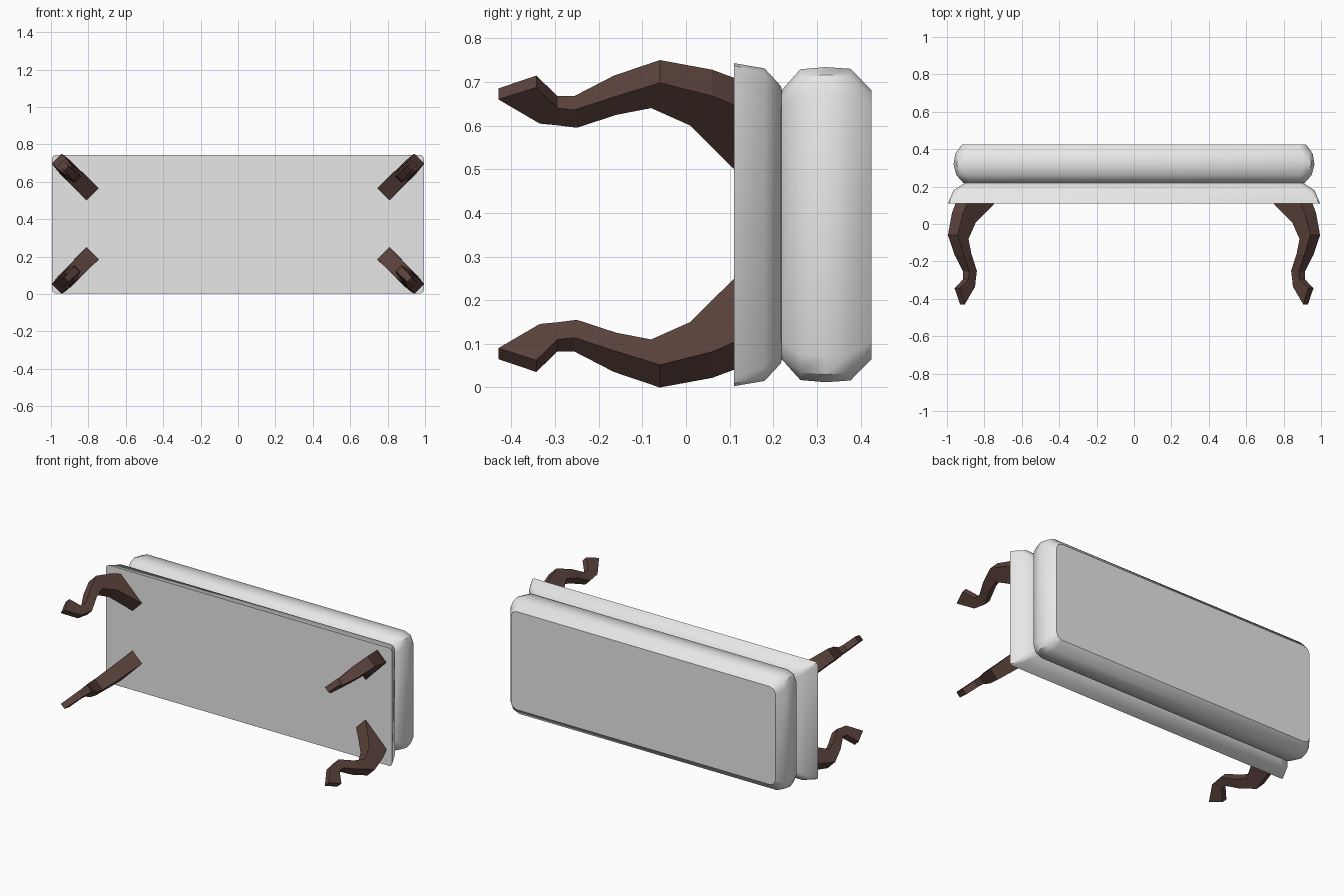
import bpy, bmesh, math

if "Cube" in bpy.data.objects:
    bpy.data.objects.remove(bpy.data.objects["Cube"])

ZC = 0.373  # height of the long axis


def material(name, rgb):
    m = bpy.data.materials.new(name)
    m.diffuse_color = (*rgb, 1)
    m.use_nodes = True
    m.node_tree.nodes["Principled BSDF"].inputs["Base Color"].default_value = m.diffuse_color
    return m


fabric = material("light grey fabric", (0.8, 0.8, 0.8))
wood = material("dark brown wood", (0.105, 0.055, 0.045))


def finish(name, bm, mat, smooth=None):
    bmesh.ops.recalc_face_normals(bm, faces=bm.faces)
    me = bpy.data.meshes.new(name)
    bm.to_mesh(me)
    bm.free()
    ob = bpy.data.objects.new(name, me)
    bpy.context.collection.objects.link(ob)
    me.materials.append(mat)
    if smooth:
        bpy.ops.object.select_all(action='DESELECT')
        ob.select_set(True)
        bpy.context.view_layer.objects.active = ob
        bpy.ops.object.shade_smooth_by_angle(angle=math.radians(smooth))
    return ob


def padded_slab(name, rings):
    """Stack of round-cornered rectangles: (y, half width, half height, corner radius)."""
    bm = bmesh.new()
    loops = []
    for y, hx, hz, r in rings:
        loop = []
        for k, (sx, sz) in enumerate(((1, 1), (-1, 1), (-1, -1), (1, -1))):
            for i in range(3):
                a = math.radians(90 * k + 45 * i)
                loop.append(bm.verts.new((sx * (hx - r) + r * math.cos(a), y,
                                          ZC + sz * (hz - r) + r * math.sin(a))))
        loops.append(loop)
    for a, b in zip(loops, loops[1:]):
        for i in range(len(a)):
            j = (i + 1) % len(a)
            bm.faces.new((a[i], a[j], b[j], b[i]))
    bm.faces.new(loops[0])
    bm.faces.new(loops[-1])
    return finish(name, bm, fabric, 40)


# Upholstered base and cushion
padded_slab("seat_base", [(0.11, 0.995, 0.370, 0.02), (0.18, 0.965, 0.358, 0.03),
                          (0.217, 0.91, 0.318, 0.03), (0.225, 0.88, 0.29, 0.03)])
padded_slab("cushion", [(0.214, 0.88, 0.28, 0.04), (0.219, 0.912, 0.308, 0.04),
                        (0.262, 0.95, 0.356, 0.06), (0.32, 0.965, 0.361, 0.06),
                        (0.377, 0.955, 0.357, 0.06), (0.425, 0.92, 0.308, 0.04)])

# Curved leg profile: (y, height of centre line, half thickness)
OUTER = [(0.115, 0.676, 0.0315), (0.06, 0.698, 0.030), (-0.06, 0.724, 0.026),
         (-0.165, 0.690, 0.0245), (-0.255, 0.652, 0.016), (-0.295, 0.654, 0.014),
         (-0.343, 0.701, 0.0135), (-0.43, 0.6725, 0.0125)]
INNER = [(0.115, 0.528, 0.0325), (0.01, 0.630, 0.030), (-0.08, 0.667, 0.027),
         (-0.16, 0.649, 0.0245), (-0.25, 0.612, 0.017), (-0.293, 0.616, 0.0155),
         (-0.335, 0.619, 0.0145), (-0.43, 0.6725, 0.0125)]


def leg(name, sx, sz):
    """Sweep the profile in the diagonal plane of one corner."""
    bm = bmesh.new()

    def row(profile, side):
        return [bm.verts.new((sx * (m + 0.245 - side * h), y,
                              0.375 + sz * (m + side * h - 0.375)))
                for y, m, h in profile]

    edges = [row(OUTER, 1), row(OUTER, -1), row(INNER, -1), row(INNER, 1)]
    for e in range(4):
        a, b = edges[e], edges[(e + 1) % 4]
        for i in range(len(a) - 1):
            bm.faces.new((a[i], a[i + 1], b[i + 1], b[i]))
    bm.faces.new([e[0] for e in edges])
    bmesh.ops.remove_doubles(bm, verts=bm.verts, dist=0.0005)
    finish(name, bm, wood)


# Four corner legs
for sx, xn in ((-1, "left"), (1, "right")):
    for sz, zn in ((-1, "lower"), (1, "upper")):
        leg(f"{zn}_{xn}_leg", sx, sz)
